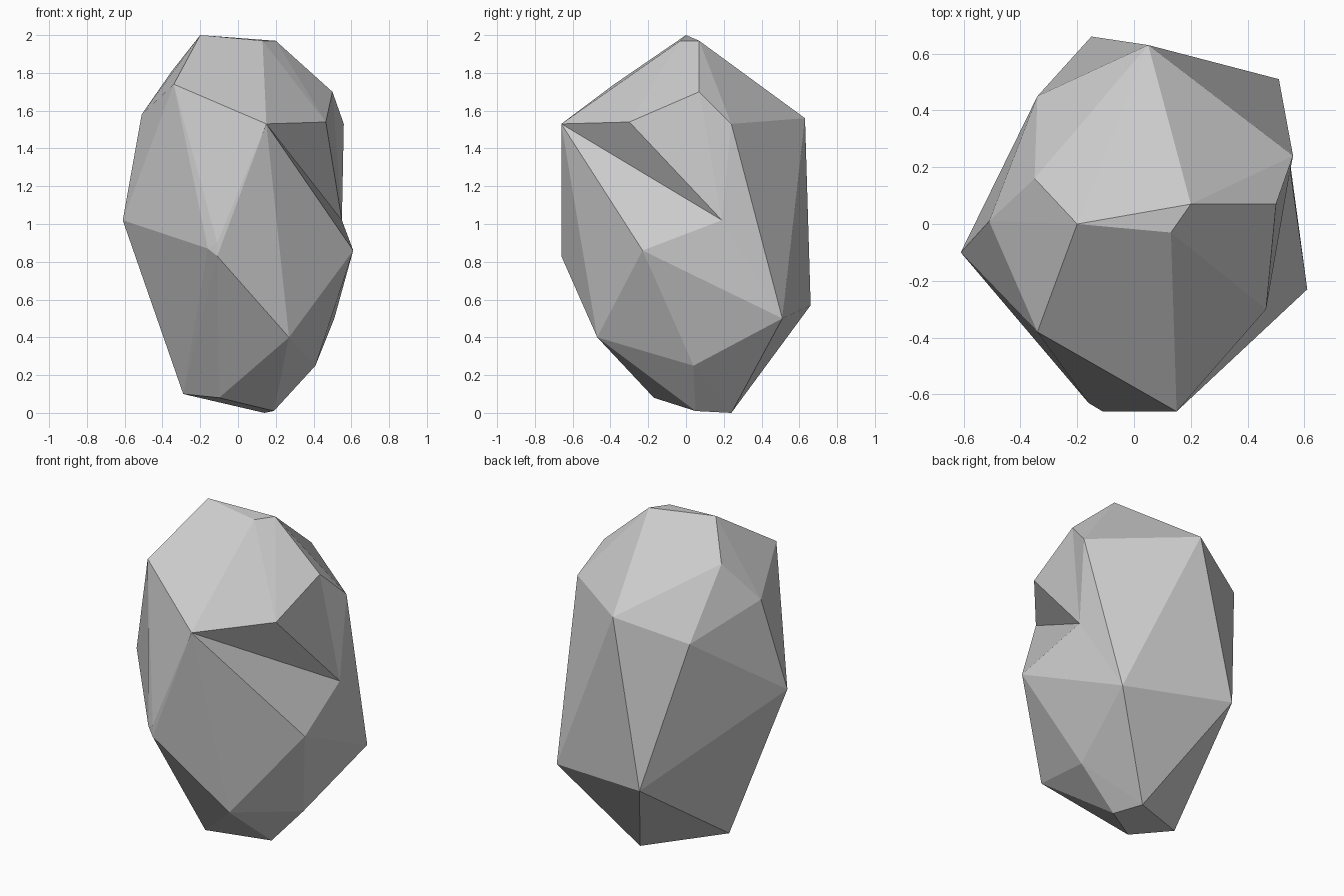
import bpy
import bmesh
from mathutils import Vector

cube = bpy.data.objects.get("Cube")
if cube:
    bpy.data.objects.remove(cube, do_unlink=True)


def make_material(name, value):
    """One flat neutral colour, shown in viewport and render."""
    material = bpy.data.materials.new(name)
    material.use_nodes = True
    colour = (value, value, value, 1)
    material.diffuse_color = colour
    shader = material.node_tree.nodes["Principled BSDF"]
    shader.inputs["Base Color"].default_value = colour
    return material


def hull_mesh(corners):
    """Convex faceted solid around named corners; returns mesh and vertices."""
    bm = bmesh.new()
    verts = {name: bm.verts.new(point) for name, point in corners.items()}
    bmesh.ops.convex_hull(bm, input=list(verts.values()))
    return bm, verts


def dent(bm, rim, point):
    """Replace the facets lying wholly between the rim corners by a hollow."""
    hollow = [f for f in bm.faces if all(v in rim for v in f.verts)]
    bmesh.ops.delete(bm, geom=hollow, context="FACES")
    border = [e for e in bm.edges if len(e.link_faces) == 1]
    loose = [e for e in bm.edges if not e.link_faces]
    bmesh.ops.delete(bm, geom=loose, context="EDGES")
    centre = bm.verts.new(point)
    for edge in border:
        bm.faces.new((edge.verts[0], edge.verts[1], centre))


# Corners of the boulder, named by where they sit
corners = {
    # Crown
    "peak": (-.2, 0, 2),
    "crown_front": (.13, -.03, 1.97),
    "crown_side": (.2, .07, 1.97),
    "crown_back": (-.35, .16, 1.81),
    # Shoulders
    "shoulder_left": (.5, .07, 1.7),
    "shoulder_left_back": (.56, .24, 1.53),
    "shoulder_left_front": (.465, -.3, 1.54),
    "shoulder_front": (.15, -.66, 1.53),
    "shoulder_right_front": (-.34, -.38, 1.74),
    "shoulder_right": (-.51, .01, 1.58),
    "shoulder_right_back": (-.34, .45, 1.43),
    "shoulder_back": (.05, .63, 1.56),
    # Waist
    "waist_right": (-.61, -.1, 1.02),
    "waist_left": (.61, -.23, .86),
    "waist_front_upper": (-.11, -.66, .9),
    "waist_front_side": (-.16, -.63, .87),
    "waist_front_lower": (-.11, -.66, .83),
    # Lower flanks
    "flank_left_back": (.51, .51, .5),
    "flank_back": (-.15, .66, .57),
    "flank_front": (.27, -.47, .4),
    "flank_left": (.41, .04, .25),
    # Foot
    "foot_right": (-.29, 0, .1),
    "foot_front": (-.1, -.17, .08),
    "foot_left": (.19, .05, .01),
    "foot_back": (.14, .24, 0),
}
bm, verts = hull_mesh(corners)

# Chipped hollow on the left side
rim = [verts[name] for name in (
    "shoulder_front", "shoulder_left_front", "shoulder_left",
    "shoulder_left_back", "flank_left_back", "waist_left")]
dent(bm, rim, Vector((.55, .19, 1.02)))

# Merge almost coplanar triangles into broad flat facets
bmesh.ops.recalc_face_normals(bm, faces=bm.faces[:])
bmesh.ops.dissolve_limit(bm, angle_limit=.02, verts=bm.verts[:], edges=bm.edges[:])
for face in bm.faces:
    face.smooth = False

mesh = bpy.data.meshes.new("boulder")
bm.to_mesh(mesh)
bm.free()
mesh.materials.append(make_material("stone grey", .6))
boulder = bpy.data.objects.new("boulder", mesh)
bpy.context.collection.objects.link(boulder)
